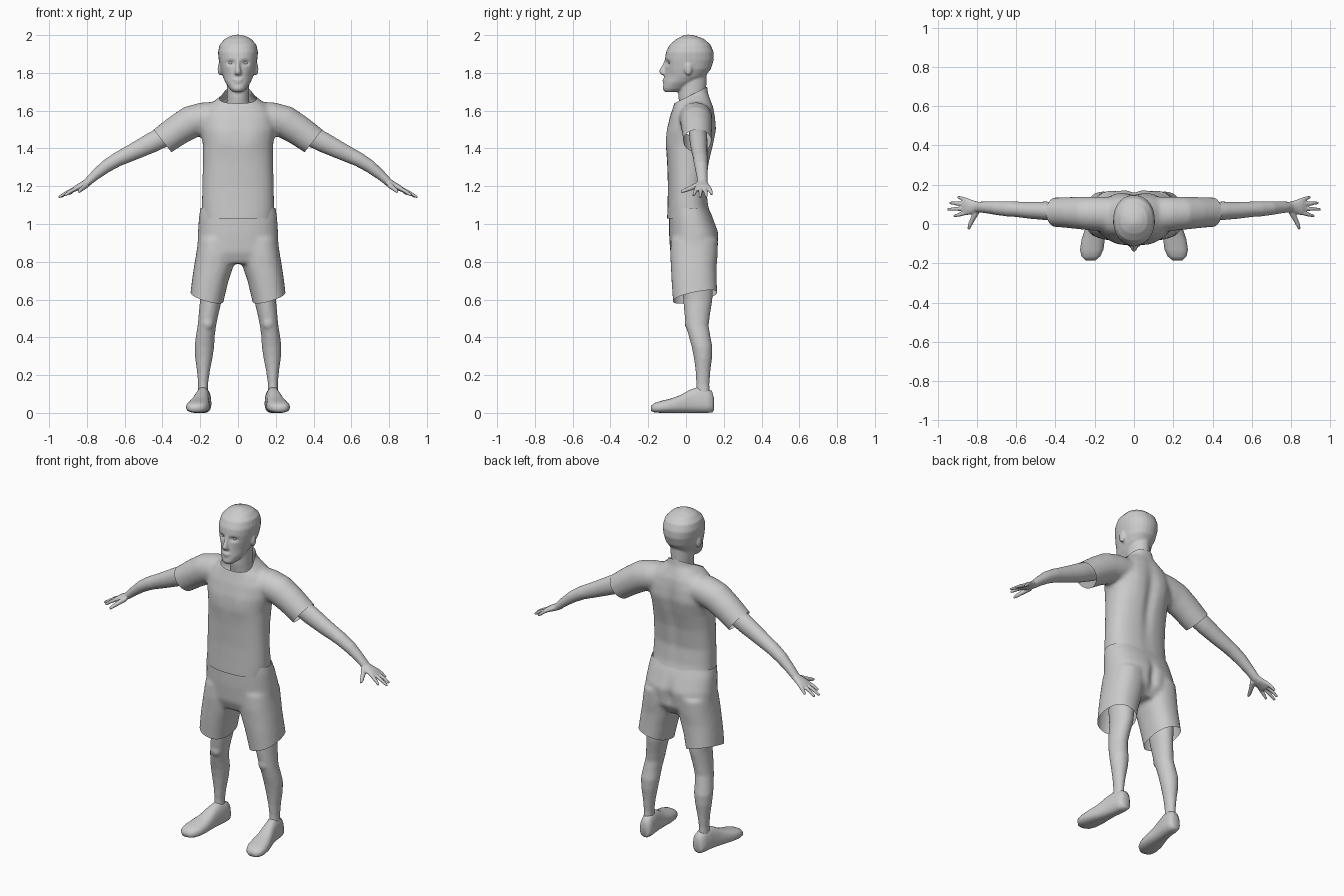
import bpy, bmesh
from math import sin, cos, pi, exp
from mathutils import Vector, Matrix


def loft(bm, rings, power=2.0, n=28):
    """Skin closed superellipse rings given as (centre, axis u, axis v)."""
    loops = []
    for c, u, v in rings:
        loop = []
        for i in range(n):
            a = 2 * pi * i / n
            cu, sv = cos(a), sin(a)
            cu = abs(cu) ** (2 / power) * (1 if cu >= 0 else -1)
            sv = abs(sv) ** (2 / power) * (1 if sv >= 0 else -1)
            loop.append(bm.verts.new(c + u * cu + v * sv))
        loops.append(loop)
    for a, b in zip(loops, loops[1:]):
        for i in range(n):
            j = (i + 1) % n
            bm.faces.new((a[i], a[j], b[j], b[i]))
    bm.faces.new(loops[0])
    bm.faces.new(loops[-1])


def stack(bm, rows, power=2.0, side=1):
    """Horizontal sections: z, centre x, half width, front y, back y."""
    loft(bm, [(Vector((side * cx, (f + b) / 2, z)), Vector((hx, 0, 0)), Vector((0, (b - f) / 2, 0)))
              for z, cx, hx, f, b in rows], power)


def tube(bm, pts, side=1, n=20):
    """Limb through points: x, y, z, depth radius, thickness radius."""
    ps = [Vector((side * p[0], p[1], p[2])) for p in pts]
    rings = []
    for i, p in enumerate(pts):
        t = (ps[min(i + 1, len(ps) - 1)] - ps[max(i - 1, 0)]).normalized()
        w = Vector((0, 1, 0)).cross(t).normalized()
        rings.append((ps[i], t.cross(w) * p[3], w * p[4]))
    loft(bm, rings, 2.0, n)


def ball(bm, c, r):
    bmesh.ops.create_uvsphere(bm, u_segments=20, v_segments=12, radius=1,
                              matrix=Matrix.Translation(c) @ Matrix.Diagonal((*r, 1)))


def finish(name, bm, voxel=0, smooth=4, mirror=False):
    """Make the object, optionally fusing its pieces into one soft skin."""
    bmesh.ops.recalc_face_normals(bm, faces=bm.faces[:])
    me = bpy.data.meshes.new(name)
    bm.to_mesh(me)
    bm.free()
    ob = bpy.data.objects.new(name, me)
    bpy.context.collection.objects.link(ob)
    if voxel:
        m = ob.modifiers.new("fuse", 'REMESH')
        m.mode = 'VOXEL'
        m.voxel_size = voxel
        m = ob.modifiers.new("soften", 'SMOOTH')
        m.iterations = smooth
        bpy.context.view_layer.update()
        deps = bpy.context.evaluated_depsgraph_get()
        baked = bpy.data.meshes.new_from_object(ob.evaluated_get(deps))
        ob.modifiers.clear()
        ob.data = baked
    for p in ob.data.polygons:
        p.use_smooth = True
    if mirror:
        ob.modifiers.new("mirror", 'MIRROR').use_mirror_merge = False
    return ob


def cut(ob, co, no, keep):
    """Open a garment: remove what lies beyond the plane, within a region."""
    bm = bmesh.new()
    bm.from_mesh(ob.data)
    faces = [f for f in bm.faces if keep(f.calc_center_median())]
    geom = set(faces)
    for f in faces:
        geom.update(f.edges)
        geom.update(f.verts)
    bmesh.ops.bisect_plane(bm, geom=list(geom), plane_co=co, plane_no=no, clear_outer=True)
    bm.to_mesh(ob.data)
    bm.free()


def sculpt(ob, dabs):
    """Soft pushes along y: centre, radii, amount."""
    for v in ob.data.vertices:
        v.co.y += sum(k * exp(-sum(((v.co[i] - c[i]) / r[i]) ** 2 for i in range(3)))
                      for c, r, k in dabs)


# head with neck, nose, lips and ears
bm = bmesh.new()
stack(bm, [(1.60, 0, .062, -.03, .10), (1.67, 0, .059, -.04, .105),
           (1.74, 0, .06, -.04, .108), (1.82, 0, .06, -.04, .11)])
stack(bm, [(1.698, 0, .026, -.112, -.05), (1.715, 0, .044, -.124, .0), (1.75, 0, .067, -.118, .05),
           (1.78, 0, .080, -.115, .10), (1.82, 0, .093, -.110, .132), (1.87, 0, .102, -.112, .147),
           (1.91, 0, .106, -.106, .146), (1.95, 0, .097, -.086, .13), (1.98, 0, .070, -.05, .095),
           (1.995, 0, .04, -.02, .055), (2.002, 0, .012, .0, .025)], 2.2)
stack(bm, [(1.785, 0, .012, -.118, -.08), (1.795, 0, .021, -.138, -.08), (1.81, 0, .017, -.143, -.08),
           (1.84, 0, .011, -.127, -.08), (1.865, 0, .012, -.115, -.08)])
ball(bm, (0, -.112, 1.763), (.026, .014, .006))
ball(bm, (0, -.110, 1.750), (.023, .014, .007))
for s in (-1, 1):
    ball(bm, (s * .096, .012, 1.82), (.012, .02, .034))
head = finish("head", bm, .006, 3)
sculpt(head, [((s * .038, -.10, 1.853), (.022, .06, .014), .014) for s in (-1, 1)]
       + [((s * .06, -.08, 1.785), (.025, .05, .03), .006) for s in (-1, 1)])

# eyes
bm = bmesh.new()
ball(bm, (.038, -.080, 1.853), (.014, .014, .011))
finish("eye", bm, mirror=True)

# shirt with sleeves
bm = bmesh.new()
stack(bm, [(.98, 0, .19, -.10, .14), (1.04, 0, .192, -.10, .135), (1.10, 0, .192, -.098, .118),
           (1.20, 0, .189, -.096, .108), (1.32, 0, .186, -.10, .122), (1.42, 0, .186, -.106, .145),
           (1.50, 0, .20, -.10, .158), (1.57, 0, .195, -.085, .154), (1.62, 0, .165, -.068, .146),
           (1.66, 0, .115, -.056, .13), (1.69, 0, .077, -.052, .118), (1.74, 0, .069, -.05, .112)], 2.4)
for s in (-1, 1):
    tube(bm, [(.08, .05, 1.575, .085, .075), (.18, .052, 1.56, .088, .085), (.25, .055, 1.54, .085, .087),
              (.32, .058, 1.497, .08, .082), (.40, .06, 1.44, .075, .077), (.50, .062, 1.37, .073, .075)], s, 28)
shirt = finish("shirt", bm, .011, 8)
sculpt(shirt, [((0, .15, 1.38), (.03, .08, .2), -.014)]
       + [((s * .08, -.1, 1.46), (.06, .06, .07), -.006) for s in (-1, 1)]
       + [((s * .09, .15, 1.5), (.05, .08, .09), .006) for s in (-1, 1)])
for s in (-1, 1):
    cut(shirt, (s * .40, 0, 1.44), (s * .78, 0, -.62), lambda c: c.x * s > .27)
cut(shirt, (0, .02, 1.68), (0, -.45, .89), lambda c: abs(c.x) < .12 and c.z > 1.6)
cut(shirt, (0, 0, 1.03), (0, 0, -1), lambda c: c.z < 1.15)

# shorts with two open legs
bm = bmesh.new()
stack(bm, [(.79, 0, .20, -.06, .12), (.85, 0, .216, -.084, .165), (.95, 0, .213, -.09, .175),
           (1.04, 0, .207, -.09, .140), (1.09, 0, .199, -.086, .117), (1.13, 0, .195, -.08, .11)], 2.4)
for s in (-1, 1):
    stack(bm, [(.92, .11, .10, -.08, .17), (.84, .118, .104, -.084, .168), (.77, .130, .104, -.08, .162),
               (.70, .147, .097, -.077, .163), (.60, .165, .091, -.07, .167), (.52, .178, .09, -.065, .167)], 2.3, s)
shorts = finish("shorts", bm, .011, 8)
sculpt(shorts, [((0, .17, .9), (.025, .06, .08), -.018)])
for s in (-1, 1):
    cut(shorts, (s * .163, .05, .615), (s * .27, .2, -.94), lambda c: c.x * s > 0 and c.z < .74)
cut(shorts, (0, 0, 1.085), (0, 0, 1), lambda c: c.z > 1)

# arm with palm, fingers and thumb
bm = bmesh.new()
tube(bm, [(.35, .063, 1.485, .048, .056), (.45, .067, 1.434, .047, .054), (.53, .07, 1.394, .043, .047),
          (.60, .075, 1.36, .039, .041), (.64, .077, 1.341, .039, .038), (.70, .081, 1.304, .035, .034),
          (.76, .085, 1.255, .029, .026), (.80, .087, 1.218, .027, .021), (.82, .087, 1.207, .034, .019),
          (.85, .088, 1.193, .044, .016), (.872, .09, 1.180, .042, .012)])
for y0, tip in ((.122, (.897, .137, 1.155)), (.101, (.940, .108, 1.143)),
                (.079, (.950, .075, 1.141)), (.058, (.918, .040, 1.150))):
    a, b = Vector((.85, y0, 1.193)), Vector(tip)
    m = a.lerp(b, .6) + Vector((0, 0, .003))
    tube(bm, [(*a, .011, .011), (*m, .010, .010), (*b, .007, .007)], n=10)
tube(bm, [(.80, .065, 1.208, .016, .016), (.822, .025, 1.19, .013, .013),
          (.836, -.005, 1.178, .011, .011), (.843, -.027, 1.170, .007, .007)], n=10)
finish("arm", bm, .005, 2, mirror=True)

# lower leg and knee
bm = bmesh.new()
stack(bm, [(.70, .14, .064, -.025, .145), (.60, .143, .058, -.015, .14), (.52, .156, .052, -.008, .127),
           (.46, .165, .049, .0, .120), (.40, .174, .050, .016, .13), (.35, .178, .052, .03, .14),
           (.29, .181, .046, .042, .138), (.22, .183, .034, .051, .129), (.15, .185, .026, .055, .124),
           (.09, .185, .028, .05, .128)])
ball(bm, (.160, .018, .475), (.032, .026, .036))
finish("leg", bm, .009, 3, mirror=True)

# shoe, sections along y: y, centre x, half width, bottom z, top z
bm = bmesh.new()
rows = [(.147, .178, .022, .012, .08), (.138, .179, .036, .002, .115), (.11, .181, .042, 0, .130),
        (.06, .186, .043, 0, .136), (.02, .192, .045, 0, .122), (-.03, .200, .052, 0, .094),
        (-.08, .208, .060, 0, .076), (-.13, .215, .060, 0, .064), (-.165, .220, .048, .002, .053),
        (-.185, .222, .026, .01, .038)]
loft(bm, [(Vector((cx, y, (a + b) / 2)), Vector((hx, 0, 0)), Vector((0, 0, (b - a) / 2)))
          for y, cx, hx, a, b in rows], 2.6)
# pinch the upper inward above the sole
for v in bm.verts:
    if v.co.z > .03:
        cx = .19 - .2 * (v.co.y - .04)
        v.co.x = cx + (v.co.x - cx) * (1 - 2.2 * (v.co.z - .03))
finish("shoe", bm, mirror=True)
